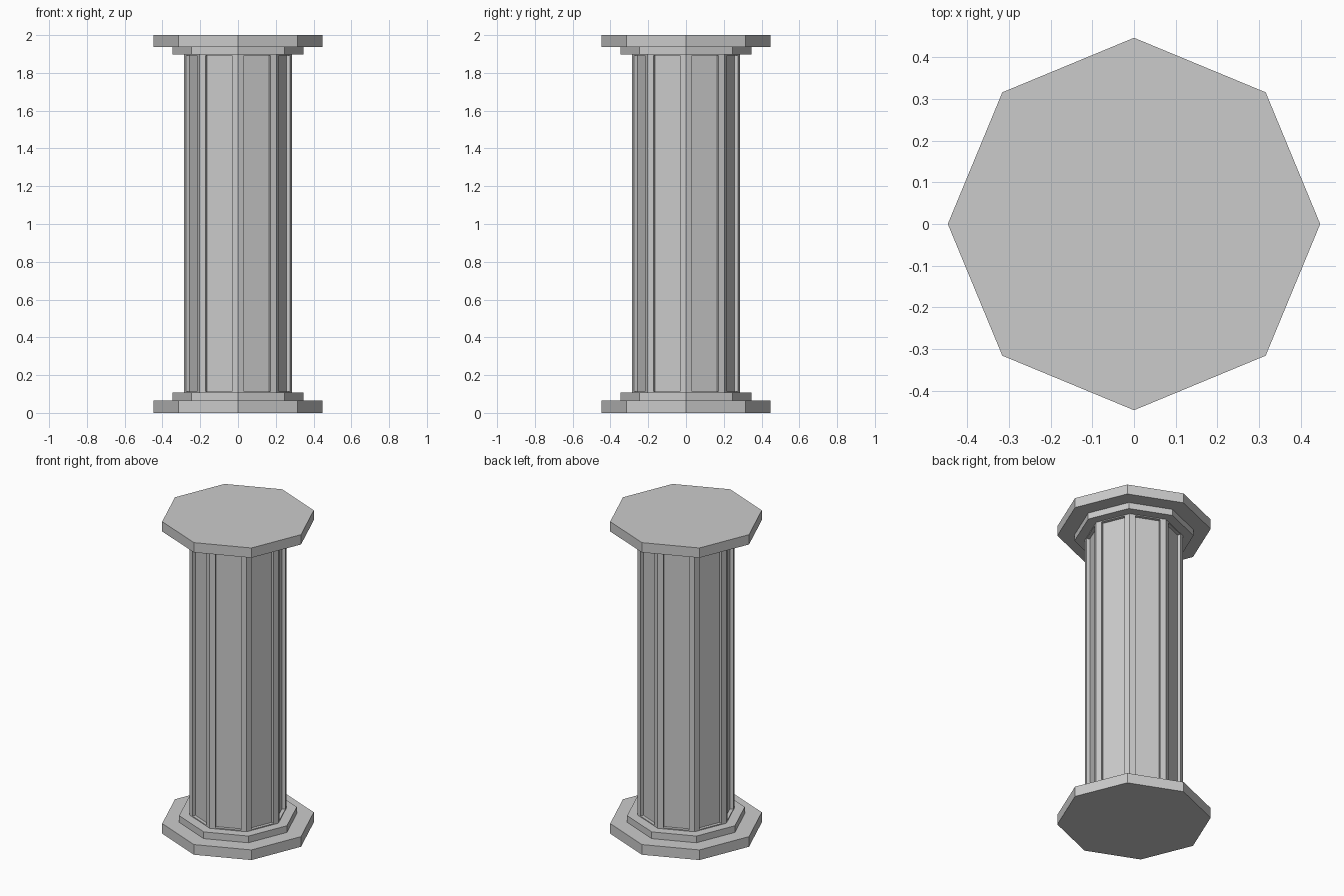
import bpy, bmesh
from math import cos, sin, pi

if "Cube" in bpy.data.objects:
    bpy.data.objects.remove(bpy.data.objects["Cube"])


def octagon_prism(name, radius, z0, z1, margin=0, depth=0):
    """Eight-sided prism; optional recessed panel on every side face."""
    bm = bmesh.new()
    rings = [[bm.verts.new((radius * cos(i * pi / 4), radius * sin(i * pi / 4), z))
              for i in range(8)] for z in (z0, z1)]
    lo, hi = rings
    bm.faces.new(lo[::-1])
    bm.faces.new(hi)
    sides = [bm.faces.new((lo[i], lo[(i + 1) % 8], hi[(i + 1) % 8], hi[i])) for i in range(8)]
    bm.normal_update()
    if depth:
        bmesh.ops.inset_individual(bm, faces=sides, thickness=margin)
        bm.normal_update()
        for f in bmesh.ops.extrude_discrete_faces(bm, faces=sides)["faces"]:
            f.normal_update()
            bmesh.ops.translate(bm, verts=f.verts[:], vec=-depth * f.normal)
        bmesh.ops.recalc_face_normals(bm, faces=bm.faces[:])
    mesh = bpy.data.meshes.new(name)
    bm.to_mesh(mesh)
    bm.free()
    obj = bpy.data.objects.new(name, mesh)
    bpy.context.collection.objects.link(obj)
    return obj


# Stepped base
octagon_prism("base_slab", 0.447, 0.0, 0.065)
octagon_prism("base_step", 0.347, 0.065, 0.108)

# Shaft with recessed panels, its ends buried in the steps
octagon_prism("shaft", 0.287, 0.08, 1.925, margin=0.048, depth=0.02)

# Stepped capital
octagon_prism("capital_step", 0.347, 1.897, 1.937)
octagon_prism("capital_slab", 0.447, 1.937, 2.0)
